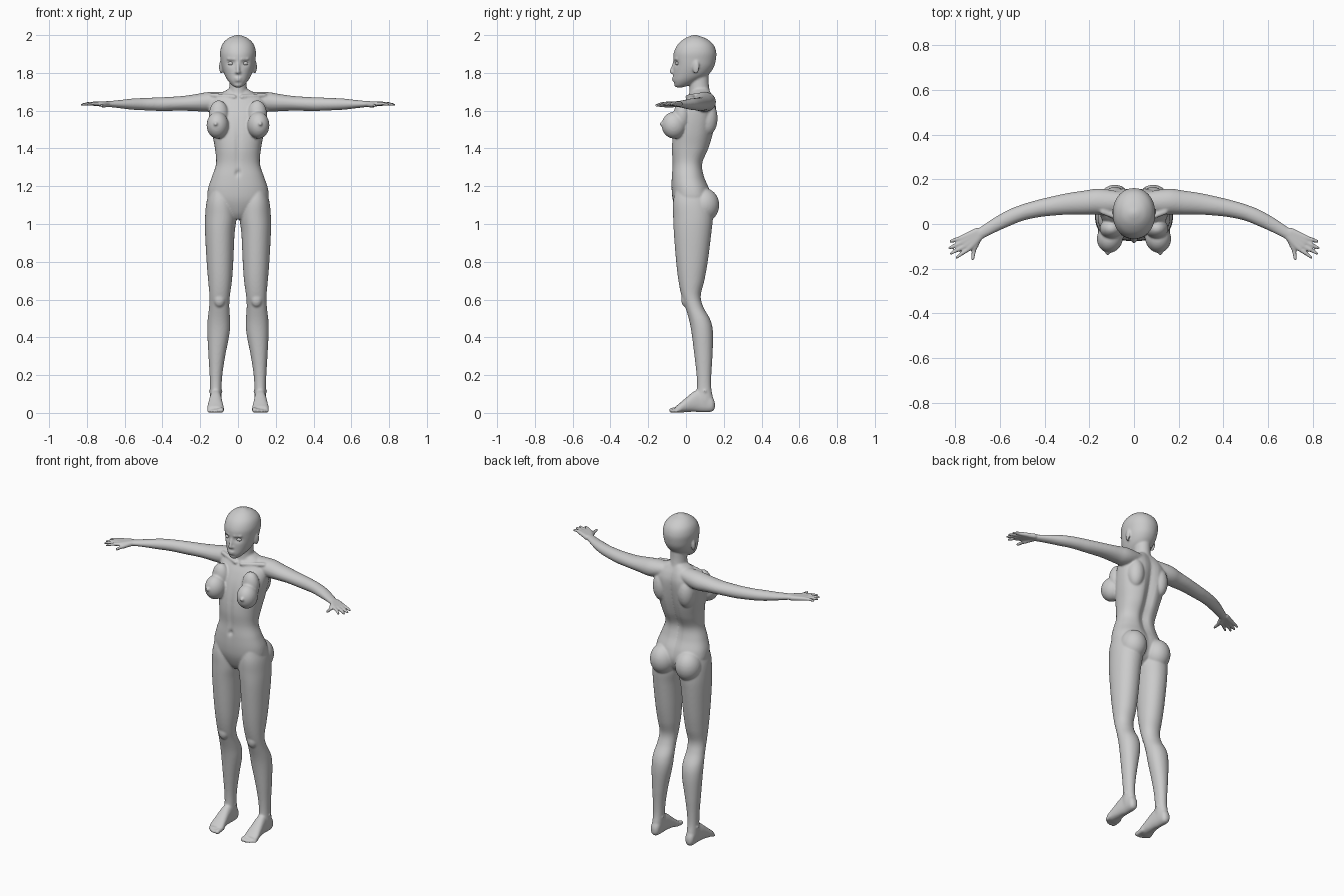
import bpy, bmesh, math
from mathutils import Vector, Matrix

bm = bmesh.new()


def gauss(d, s):
    return math.exp(-(d / s) ** 2)


def smooth_rows(rows, n):
    """Catmull-Rom interpolation between cross-section rows."""
    out = []
    for i in range(len(rows) - 1):
        a, b, c, d = rows[max(i - 1, 0)], rows[i], rows[i + 1], rows[min(i + 2, len(rows) - 1)]
        for k in range(n):
            t = k / n
            out.append([0.5 * (2 * q + (r - p) * t + (2 * p - 5 * q + 4 * r - s) * t * t
                               + (3 * q - p - 3 * r + s) * t ** 3) for p, q, r, s in zip(a, b, c, d)])
    return out + [list(rows[-1])]


def skin(rings):
    loops = [[bm.verts.new(p) for p in ring] for ring in rings]
    n = len(loops[0])
    for a, b in zip(loops, loops[1:]):
        for i in range(n):
            bm.faces.new((a[i], a[(i + 1) % n], b[(i + 1) % n], b[i]))
    bm.faces.new(loops[0][::-1])
    bm.faces.new(loops[-1])


def column(rows, axis, sides=(1,), power=2.0, shape=None, seg=48, sub=6):
    """Loft of rows (t, a0, a1, b0, b1) stacked along one axis."""
    for s in sides:
        rings = []
        for t, a0, a1, b0, b1 in smooth_rows(rows, sub):
            ring = []
            for i in range(seg):
                c, d = math.cos(math.tau * i / seg), math.sin(math.tau * i / seg)
                a = (a0 + a1) / 2 + (a1 - a0) / 2 * math.copysign(abs(c) ** (2 / power), c)
                b = (b0 + b1) / 2 + (b1 - b0) / 2 * math.copysign(abs(d) ** (2 / power), d)
                p = Vector({'z': (a, b, t), 'y': (a, t, b), 'x': (t, a, b)}[axis])
                if shape:
                    p.y += shape(p, d)
                p.x *= s
                ring.append(p)
            rings.append(ring)
        skin(rings)


def capsule(p, q, r0, r1, sides=(1, -1), seg=16):
    """Round-ended tapered rod."""
    for s in sides:
        a, b = Vector((p[0] * s, *p[1:])), Vector((q[0] * s, *q[1:]))
        w = (b - a).normalized()
        u = w.orthogonal().normalized()
        v = w.cross(u)
        ends = [(a, r0, k) for k in (-80, -50, -25, 0)] + [(b, r1, k) for k in (0, 25, 50, 80)]
        skin([[c + w * r * math.sin(math.radians(k)) + r * math.cos(math.radians(k))
               * (u * math.cos(math.tau * i / seg) + v * math.sin(math.tau * i / seg))
               for i in range(seg)] for c, r, k in ends])


def blob(c, r, sides=(1, -1), rot=0.0):
    """Ellipsoid, optionally turned about z."""
    for s in sides:
        m = (Matrix.Translation((c[0] * s, c[1], c[2])) @ Matrix.Rotation(rot * s, 4, 'Z')
             @ Matrix.Diagonal((*r, 1)))
        bmesh.ops.create_uvsphere(bm, u_segments=32, v_segments=20, radius=1, matrix=m)


# Torso, with spine groove, belly midline and navel
def torso_shape(p, d):
    if d > 0:
        return -0.024 * gauss(p.x, 0.028) * gauss(p.z - 1.42, 0.25)
    return (0.007 * gauss(p.x, 0.012) * gauss(p.z - 1.4, 0.13)
            + 0.012 * gauss(p.x, 0.01) * gauss(p.z - 1.27, 0.014))


torso = [(1.025, .03, -.02, .07), (1.06, .09, -.045, .11), (1.12, .155, -.068, .135),
         (1.18, .16, -.076, .128), (1.25, .138, -.076, .10), (1.32, .116, -.072, .092),
         (1.40, .122, -.076, .125), (1.48, .137, -.068, .148), (1.56, .150, -.048, .160),
         (1.62, .155, -.022, .162), (1.66, .14, .002, .152), (1.69, .095, .022, .138),
         (1.715, .05, .035, .125)]
column([(z, -w, w, f, b) for z, w, f, b in torso], 'z', power=2.3, shape=torso_shape)

# Neck
neck = [(1.62, .075, .02, .145), (1.67, .062, .012, .138), (1.70, .05, .018, .127),
        (1.75, .045, .02, .12), (1.82, .045, .02, .12)]
column([(z, -w, w, f, b) for z, w, f, b in neck], 'z')


# Head, with eye sockets pressed in
def head_shape(p, d):
    if d > 0:
        return 0
    return (.013 * gauss(abs(p.x) - .037, .02) * gauss(p.z - 1.852, .016)
            + .005 * gauss(p.x, .025) * gauss(p.z - 1.745, .007))


head = [(1.723, .014, -.052, -.02), (1.735, .032, -.063, .02), (1.76, .054, -.068, .07),
        (1.79, .071, -.068, .118), (1.83, .085, -.067, .147), (1.87, .092, -.068, .158),
        (1.91, .095, -.064, .16), (1.95, .084, -.044, .145), (1.98, .057, -.01, .11),
        (1.995, .027, .022, .072), (2.001, .006, .044, .054)]
column([(z, -w, w, f, b) for z, w, f, b in head], 'z', power=2.1, shape=head_shape)

# Nose, lips, ears and brows
capsule((0, -.064, 1.85), (0, -.077, 1.806), .007, .0105, sides=(1,))
blob((.009, -.069, 1.802), (.008, .009, .007))
blob((0, -.066, 1.772), (.021, .009, .006), sides=(1,))
blob((0, -.065, 1.761), (.018, .009, .006), sides=(1,))
capsule((.018, -.063, 1.872), (.055, -.049, 1.874), .006, .005)
blob((.09, .052, 1.832), (.009, .019, .036), rot=-.3)

# Collarbones, chest and seat
capsule((.02, .008, 1.672), (.14, .055, 1.682), .012, .012)
blob((.102, -.02, 1.575), (.052, .045, .08))
blob((.108, -.063, 1.523), (.058, .066, .071), rot=.15)
blob((.118, -.128, 1.53), (.011, .013, .011))
blob((.086, .095, 1.10), (.076, .081, .09))
blob((.085, .115, 1.56), (.05, .052, .09))

# Arms
arm = [(.04, .05, .14, 1.625, 1.70), (.12, .04, .155, 1.60, 1.70), (.17, .042, .158, 1.594, 1.697),
       (.22, .042, .150, 1.597, 1.688), (.30, .042, .138, 1.60, 1.677), (.40, .034, .116, 1.598, 1.671),
       (.45, .026, .103, 1.60, 1.669), (.50, .014, .088, 1.602, 1.667), (.56, -.010, .065, 1.605, 1.664),
       (.62, -.037, .032, 1.612, 1.657), (.67, -.062, -.001, 1.618, 1.652), (.70, -.077, -.022, 1.62, 1.65)]
column(arm, 'x', sides=(1, -1), seg=32)

# Hands: palm bone, then two finger joints each
fingers = [((.742, -.112), (.795, -.150)), ((.757, -.098), (.820, -.132)),
           ((.768, -.081), (.826, -.107)), ((.774, -.062), (.822, -.077))]
for i, (k, tip) in enumerate(fingers):
    root = (.69 + .004 * i, -.058 + .009 * i, 1.635)
    mid = ((k[0] + tip[0]) / 2, (k[1] + tip[1]) / 2, 1.637)
    capsule(root, (*k, 1.637), .015, .0115)
    capsule((*k, 1.637), mid, .0105, .009)
    capsule(mid, (*tip, 1.632), .009, .007)
capsule((.695, -.062, 1.632), (.716, -.112, 1.628), .015, .012)
capsule((.716, -.112, 1.628), (.723, -.157, 1.628), .0105, .008)

# Legs
leg = [(1.20, .05, .142, -.05, .10), (1.12, .02, .166, -.068, .13), (1.04, .008, .174, -.068, .142),
       (.95, .018, .174, -.064, .134), (.80, .025, .166, -.052, .115), (.70, .032, .158, -.040, .097),
       (.62, .043, .151, -.024, .078), (.56, .046, .153, -.004, .092), (.49, .042, .161, .017, .130),
       (.42, .045, .162, .030, .143), (.30, .068, .156, .045, .140), (.20, .083, .150, .056, .134),
       (.13, .087, .148, .058, .134), (.07, .088, .149, .05, .145), (.03, .093, .144, .06, .148)]
column(leg, 'z', sides=(1, -1), power=2.1, seg=40)
blob((.098, -.003, .60), (.03, .022, .04))
blob((.118, .10, .115), (.037, .016, .016))

# Feet and toes
foot = [(.153, .108, .13, .025, .055), (.135, .092, .145, .006, .09), (.08, .088, .147, .004, .125),
        (.04, .085, .152, .006, .112), (0, .08, .158, .004, .08), (-.035, .075, .163, .001, .05),
        (-.055, .08, .158, .002, .034)]
column(foot, 'y', sides=(1, -1), power=2.3, seg=32)
for x, y, r in ((.088, -.077, .0135), (.108, -.079, .010), (.125, -.073, .0095),
                (.140, -.064, .009), (.154, -.053, .0085)):
    capsule((x, -.03, .02), (x, y, r), r * 1.1, r)

# Fuse every form into one smooth skin
bmesh.ops.recalc_face_normals(bm, faces=bm.faces)
mesh = bpy.data.meshes.new("body")
bm.to_mesh(mesh)
bm.free()
body = bpy.data.objects.new("body", mesh)
bpy.context.collection.objects.link(body)
remesh = body.modifiers.new("fuse", 'REMESH')
remesh.mode = 'VOXEL'
remesh.voxel_size = 0.0055
remesh.use_smooth_shade = True
soften = body.modifiers.new("soften", 'SMOOTH')
soften.factor = 0.5
soften.iterations = 5

# Eyeballs
for side, x in (("left", .037), ("right", -.037)):
    bpy.ops.mesh.primitive_uv_sphere_add(segments=24, ring_count=16, radius=.015,
                                         location=(x, -.0415, 1.85))
    eye = bpy.context.object
    eye.name = side + "_eye"
    eye.scale = (1.15, 1, .75)
    bpy.ops.object.shade_smooth()
